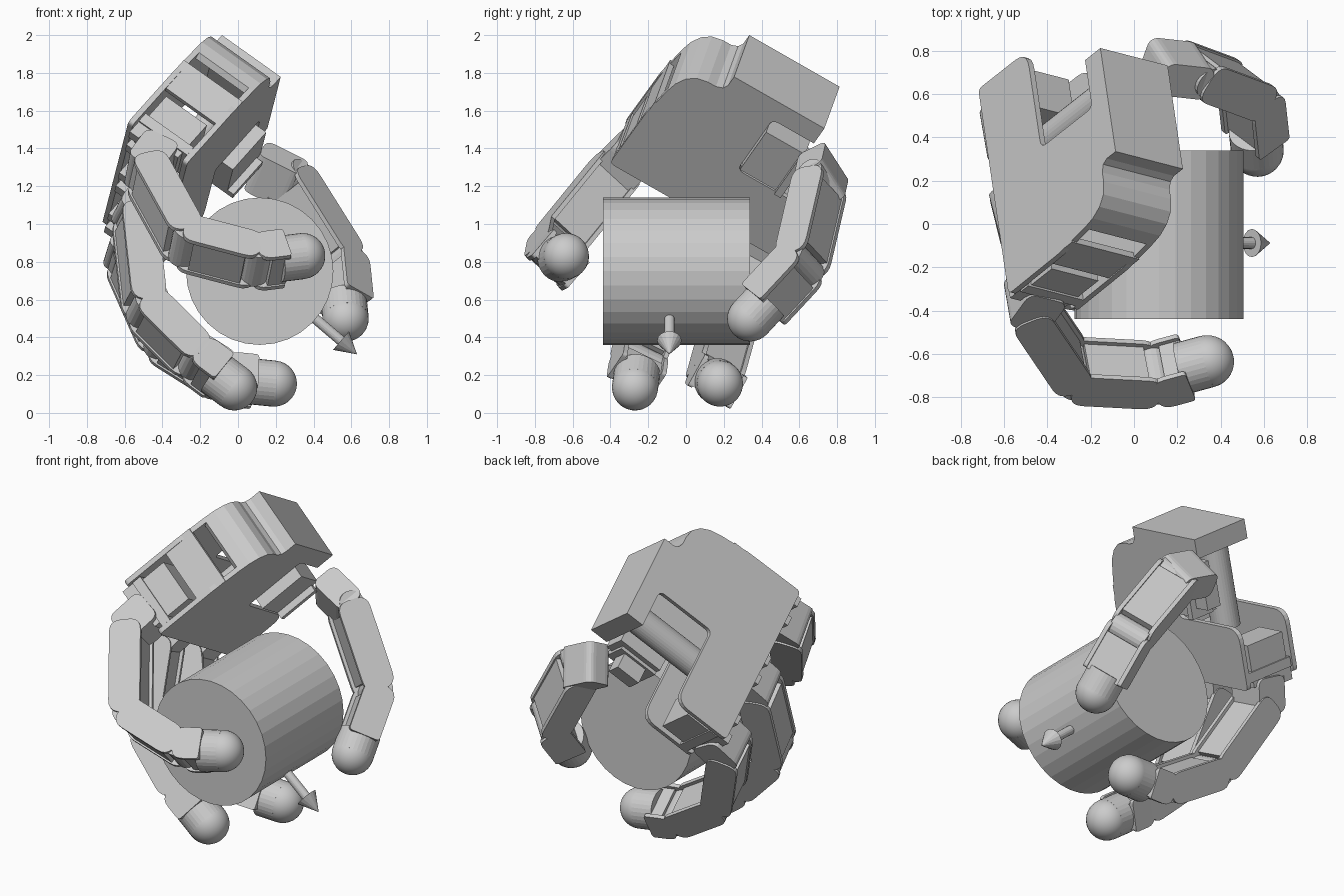
import bpy, bmesh, math
from mathutils import Matrix, Vector

if "Cube" in bpy.data.objects:
    bpy.data.objects.remove(bpy.data.objects["Cube"])


def frame(o, x, y, z):
    m = Matrix((x, y, z)).transposed().to_4x4()
    m.translation = o
    return m


def finish(name, bm, smooth=False):
    bmesh.ops.recalc_face_normals(bm, faces=bm.faces)
    me = bpy.data.meshes.new(name)
    bm.to_mesh(me)
    bm.free()
    ob = bpy.data.objects.new(name, me)
    bpy.context.collection.objects.link(ob)
    for p in me.polygons:
        p.use_smooth = smooth
    return ob


def rounded(pts, seg=5):
    """Round each (x, y, radius) corner with a small curve."""
    out = []
    for i, p in enumerate(pts):
        c = Vector(p[:2])
        r = p[2] if len(p) > 2 else 0
        if not r:
            out.append(c)
            continue
        a = c + (Vector(pts[i - 1][:2]) - c).normalized() * r
        b = c + (Vector(pts[(i + 1) % len(pts)][:2]) - c).normalized() * r
        for k in range(seg + 1):
            t = k / seg
            out.append(a * (1 - t) ** 2 + c * 2 * t * (1 - t) + b * t * t)
    return out


def prism(name, fr, pts, z0, z1):
    bm = bmesh.new()
    pts = rounded(pts)
    lo = [bm.verts.new(fr @ Vector((p[0], p[1], z0))) for p in pts]
    hi = [bm.verts.new(fr @ Vector((p[0], p[1], z1))) for p in pts]
    bm.faces.new(lo)
    bm.faces.new(hi)
    for i in range(len(pts)):
        j = (i + 1) % len(pts)
        bm.faces.new((lo[i], lo[j], hi[j], hi[i]))
    return finish(name, bm)


def box(name, fr, x0, x1, y0, y1, z0, z1, r=0):
    return prism(name, fr, [(x0, y0, r), (x1, y0, r), (x1, y1, r), (x0, y1, r)], z0, z1)


def rod(name, a, b, r1, r2=None, n=32):
    a, b = Vector(a), Vector(b)
    bm = bmesh.new()
    mat = Matrix.Translation((a + b) / 2) @ (b - a).to_track_quat('Z', 'Y').to_matrix().to_4x4()
    bmesh.ops.create_cone(bm, cap_ends=True, segments=n, radius1=r1,
                          radius2=r1 if r2 is None else r2, depth=(b - a).length, matrix=mat)
    return finish(name, bm)


# Held cylinder and direction arrow
rod("held_cylinder", (.115, -.44, .75), (.115, .34, .75), .39)
rod("arrow_shaft", (.115, -.085, .75), (.55, -.088, .378), .027, n=16)
rod("arrow_head", (.545, -.088, .383), (.63, -.088, .31), .065, 0, n=16)

# Palm frame: x = width, y = toward wrist, z = toward the grasp
N = Vector((.798, -.206, -.567)).normalized()
W = Vector((-.108, .856, -.505))
W = (W - N * W.dot(N)).normalized()
U = N.cross(W)
palm = frame(Vector((-.085, .335, 2.0)), W, U, N)

# Palm shell: back and front plates, wrist block, side walls
s_curve = [(-.25, -.30), (-.235, -.23), (-.205, -.17), (-.16, -.13), (-.10, -.115),
           (-.05, -.115), (-.015, -.10), (0, -.07), (0, 0)]
outline = s_curve + [(.555, 0), (.555, -.12), (.30, -.12, .04), (.30, -.52, .04),
                     (.82, -.52, .09), (.82, -.90, .03), (-.28, -.90, .03), (-.275, -.50)]
prism("palm_back_plate", palm, outline, 0, .03)
prism("palm_front_plate", palm, outline, .36, .39)
box("wrist_block", palm, 0, .555, -.12, 0, 0, .39)
inner = [(x + .03, y - .025) for x, y in reversed(s_curve)]
prism("palm_curved_wall", palm, s_curve + inner, .0, .39)
box("palm_side_bar", palm, -.27, -.24, -.60, -.40, 0, .39)

# Finger motors inside the palm, with small connectors
for i in range(3):
    c = -.17 + .44 * i
    box("finger_motor", palm, c - .10, c + .10, -.90, -.64, .06, .33)
    box("motor_rim", palm, c - .11, c + .11, -.86, -.80, .04, .36)
    for s in (-.07, .07):
        box("motor_connector", palm, c + s - .03, c + s + .03, -.94, -.86, .04, .10)

# Thumb drive
rod("thumb_drive_barrel", palm @ Vector((.44, -.62, .17)), palm @ Vector((.44, -.10, .17)), .085)
box("thumb_motor", palm, .30, .54, -.46, -.16, .30, .46)
box("thumb_motor_rim", palm, .52, .56, -.46, -.20, .34, .50)
box("thumb_bracket", palm, .54, .66, -.40, -.24, .36, .46)


def digit(name, pts):
    """Chain of links between joints, finishing in a domed fingertip."""
    pts = [Vector(p) for p in pts]
    m = (pts[1] - pts[0]).cross(pts[2] - pts[1]).normalized()
    for k in range(len(pts) - 1):
        a, b = pts[k], pts[k + 1]
        d = (b - a).normalized()
        L = (b - a).length
        fr = frame(a, d, m.cross(d), m)
        last = k == len(pts) - 2
        end = L - .10 if last else L + .01
        box(name + "_link_body", fr, .05, end - .07 * (not last), -.085, .075, -.105, .105)
        for s in (-1, 1):
            z = sorted((s * .105, s * .13))
            r = .02 if last else .08
            prism(name + "_side_plate", fr,
                  [(-.02, -.095, .07), (end, -.095, r), (end, .095, r), (-.02, .095, .07)], *z)
        rod(name + "_joint_barrel", a - m * .115, a + m * .115, .075, n=20)
        if last:
            rod(name + "_tip_sleeve", a + d * (L - .13), b, .122)
            bm = bmesh.new()
            bmesh.ops.create_uvsphere(bm, u_segments=32, v_segments=16, radius=.122,
                                      matrix=fr @ Matrix.Translation((L, 0, 0)) @ Matrix.Rotation(math.pi / 2, 4, 'Y'))
            finish(name + "_tip_dome", bm, True)
    return m


def knuckle(name, a, b, m, half=.1):
    """Solid block joining the base of a digit to its motor."""
    a, b = Vector(a), Vector(b)
    d = (b - a).normalized()
    m = (m - d * m.dot(d)).normalized()
    fr = frame(a, d, m.cross(d), m)
    box(name, fr, 0, (b - a).length + .05, -half, half, -.12, .12, .05)


fingers = {
    "front_finger": [(-.49, -.37, 1.28), (-.28, -.68, .90), (.10, -.70, .80), (.34, -.635, .83)],
    "middle_finger": [(-.55, .038, 1.052), (-.495, -.187, .558), (-.22, -.25, .285), (-.02, -.27, .135)],
    "rear_finger": [(-.60, .415, .83), (-.41, .211, .40), (-.06, .15, .18), (.19, .18, .155)],
}
for i, (name, pts) in enumerate(fingers.items()):
    m = digit(name, pts)
    knuckle(name + "_knuckle", palm @ Vector((-.17 + .44 * i, -.87, .21)), pts[0], m)

# Thumb
thumb = [(.27, .71, 1.22), (.54, .61, .79), (.57, .34, .50)]
m = digit("thumb", thumb)
knuckle("thumb_knuckle", (.09, .73, 1.31), thumb[0], m, .085)
